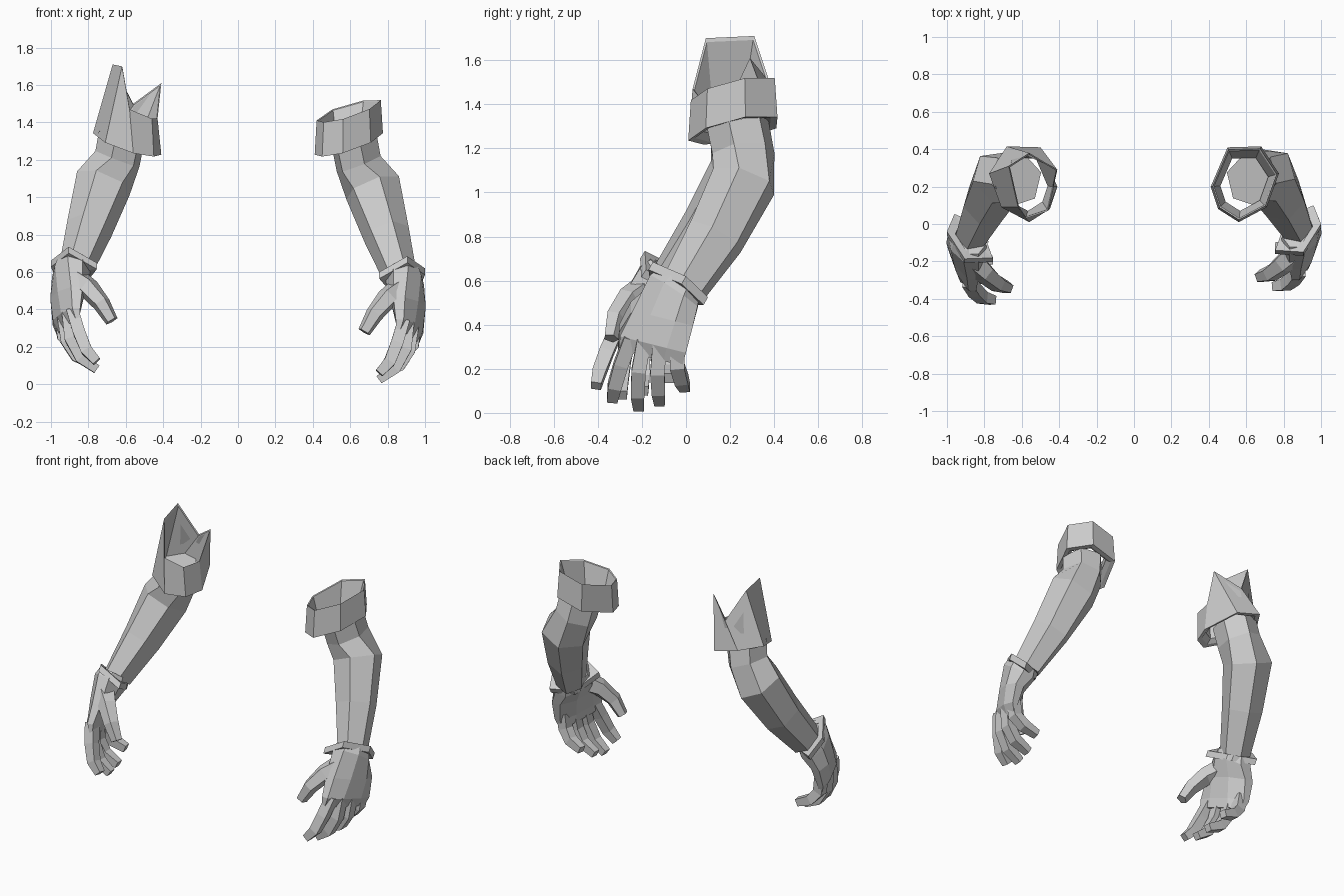
import bpy, bmesh, math
from mathutils import Vector, Matrix

cube = bpy.data.objects.get("Cube")
if cube:
    bpy.data.objects.remove(cube)

grey = bpy.data.materials.new("plain_grey")
grey.use_nodes = True
COLOUR = (0.6, 0.6, 0.6, 1)
grey.diffuse_color = COLOUR
grey.node_tree.nodes["Principled BSDF"].inputs["Base Color"].default_value = COLOUR


def ring(c, u, v, ru, rv, n, phase=0.0):
    """Closed polygon of n points around c in the plane of u and v."""
    angles = [phase + 2 * math.pi * i / n for i in range(n)]
    return [Vector(c) + u * ru * math.cos(a) + v * rv * math.sin(a) for a in angles]


def scaled(pts, factor, shift=Vector()):
    """Copy of a polygon, scaled about its middle and shifted."""
    mid = sum(pts, Vector()) / len(pts)
    return [mid + (p - mid) * factor + shift for p in pts]


def loft(name, rings, place, loop=False):
    """Join rings by quads, then cap the ends or close the loop."""
    bm = bmesh.new()
    rows = [[bm.verts.new(place @ p) for p in r] for r in rings]
    pairs = list(zip(rows, rows[1:])) + ([(rows[-1], rows[0])] if loop else [])
    n = len(rows[0])
    for a, b in pairs:
        for i in range(n):
            j = (i + 1) % n
            bm.faces.new((a[i], a[j], b[j], b[i]))
    if not loop:
        bm.faces.new(rows[0])
        bm.faces.new(rows[-1])
    bmesh.ops.recalc_face_normals(bm, faces=bm.faces)
    mesh = bpy.data.meshes.new(name)
    bm.to_mesh(mesh)
    bm.free()
    mesh.materials.append(grey)
    obj = bpy.data.objects.new(name, mesh)
    bpy.context.collection.objects.link(obj)


def tube_rings(path, n, ref, phase=0.0):
    """Rings square to a path of (x, y, z, radius along ref, other radius)."""
    pts = [Vector(p[:3]) for p in path]
    rings = []
    for i, p in enumerate(path):
        t = (pts[min(i + 1, len(pts) - 1)] - pts[max(i - 1, 0)]).normalized()
        u = (ref - t * ref.dot(t)).normalized()
        rings.append(ring(pts[i], u, t.cross(u), p[3], p[4], n, phase))
    return rings


def points(*coords):
    return [Vector(c) for c in coords]


X, Y = Vector((1, 0, 0)), Vector((0, 1, 0))

# Path down the arm
ARM = [(.62, .235, 1.31, .13, .145), (.645, .26, 1.18, .13, .145),
       (.72, .262, 1.05, .155, .155), (.795, .135, .80, .125, .138),
       (.87, -.01, .57, .09, .11)]

# Flared glove opening
RIM = points((.905, -.15, .685), (1.0, 0, .62), (.96, .10, .525),
             (.82, .04, .525), (.755, -.14, .60))

# Fingers: root, two joints and tip
FINGERS = {
    "index": [(.885, -.25, .34), (.85, -.295, .22), (.81, -.325, .12), (.755, -.335, .06)],
    "middle": [(.91, -.19, .33), (.895, -.215, .19), (.84, -.22, .085), (.755, -.215, .025)],
    "ring": [(.935, -.12, .31), (.915, -.13, .18), (.865, -.125, .10), (.765, -.12, .05)],
    "little": [(.95, -.04, .31), (.935, -.04, .21), (.88, -.02, .15), (.79, -.005, .115)],
}

# Sleeve outline, and the torn upper edge of the right sleeve,
# both running from the inner side by the front
SLEEVE = points((.41, .20, 0), (.45, .08, 0), (.56, .01, 0), (.71, .09, 0),
                (.775, .27, 0), (.68, .415, 0), (.50, .41, 0))
TORN = points((.43, .20, 1.42), (.46, .07, 1.42), (.58, .03, 1.47), (.62, .09, 1.70),
              (.67, .31, 1.71), (.56, .38, 1.50), (.41, .29, 1.61))


def sleeve_ring(scale, z):
    pts = scaled(SLEEVE, scale)
    for p in pts:
        p.z = z + .28 * (p.x - .59) + .18 * (p.y - .21)
    return pts


def build_sleeve(side, place, torn):
    lower = [sleeve_ring(.70, 1.31), sleeve_ring(.85, 1.285), sleeve_ring(1, 1.28)]
    if torn:
        upper = [TORN, scaled(TORN, .95, Vector((0, 0, -.01)))]
    else:
        upper = [sleeve_ring(.94, 1.46), sleeve_ring(.90, 1.455)]
    loft(side + "_sleeve_cuff", lower + upper, place, loop=True)


def build_arm(side, place):
    loft(side + "_arm", tube_rings(ARM, 6, X, math.pi / 12), place)

    # Glove rim band
    down = Vector((0, -.02, -.035))
    loft(side + "_glove_rim", [scaled(RIM, .6), RIM, scaled(RIM, 1, down),
                               scaled(RIM, .6, down)], place, loop=True)

    # Hand from wrist to knuckles, index side turned inwards
    u = Vector((1, 0, .12)).normalized()
    v = Vector((.15, .83, -.55))
    w = Vector((.35, 1, -.25))
    eighth = math.pi / 8
    hand = [ring((.885, -.03, .59), u, v, .095, .12, 8, eighth),
            ring((.89, -.055, .55), u, v, .105, .14, 8, eighth),
            ring((.91, -.105, .43), X, w, .08, .148, 8, eighth),
            ring((.917, -.15, .31), X, w, .055, .162, 8, eighth),
            ring((.905, -.16, .25), X, w, .03, .155, 8, eighth)]
    loft(side + "_hand", hand, place)

    # Fingers curl inwards and taper
    for name, pts in FINGERS.items():
        path = [(*p, r, r) for p, r in zip(pts, (.045, .046, .043, .033))]
        loft(f"{side}_{name}_finger", tube_rings(path, 4, Y, math.pi / 4), place)
    thumb = [(.88, -.13, .51, .075, .075), (.80, -.21, .46, .06, .06),
             (.73, -.265, .375, .049, .049), (.675, -.28, .28, .036, .036)]
    loft(side + "_thumb", tube_rings(thumb, 5, Y), place)


# Left arm, then the mirrored right arm swung slightly forward
flip = Matrix.Scale(-1, 4, X)
pivot = Vector((0, .25, 1.3))
swing = (Matrix.Translation(pivot + Vector((0, 0, .025)))
         @ Matrix.Rotation(-.06, 4, 'X') @ Matrix.Translation(-pivot))
build_arm("left", Matrix.Identity(4))
build_sleeve("left", Matrix.Identity(4), False)
build_arm("right", flip @ swing)
build_sleeve("right", flip, True)
